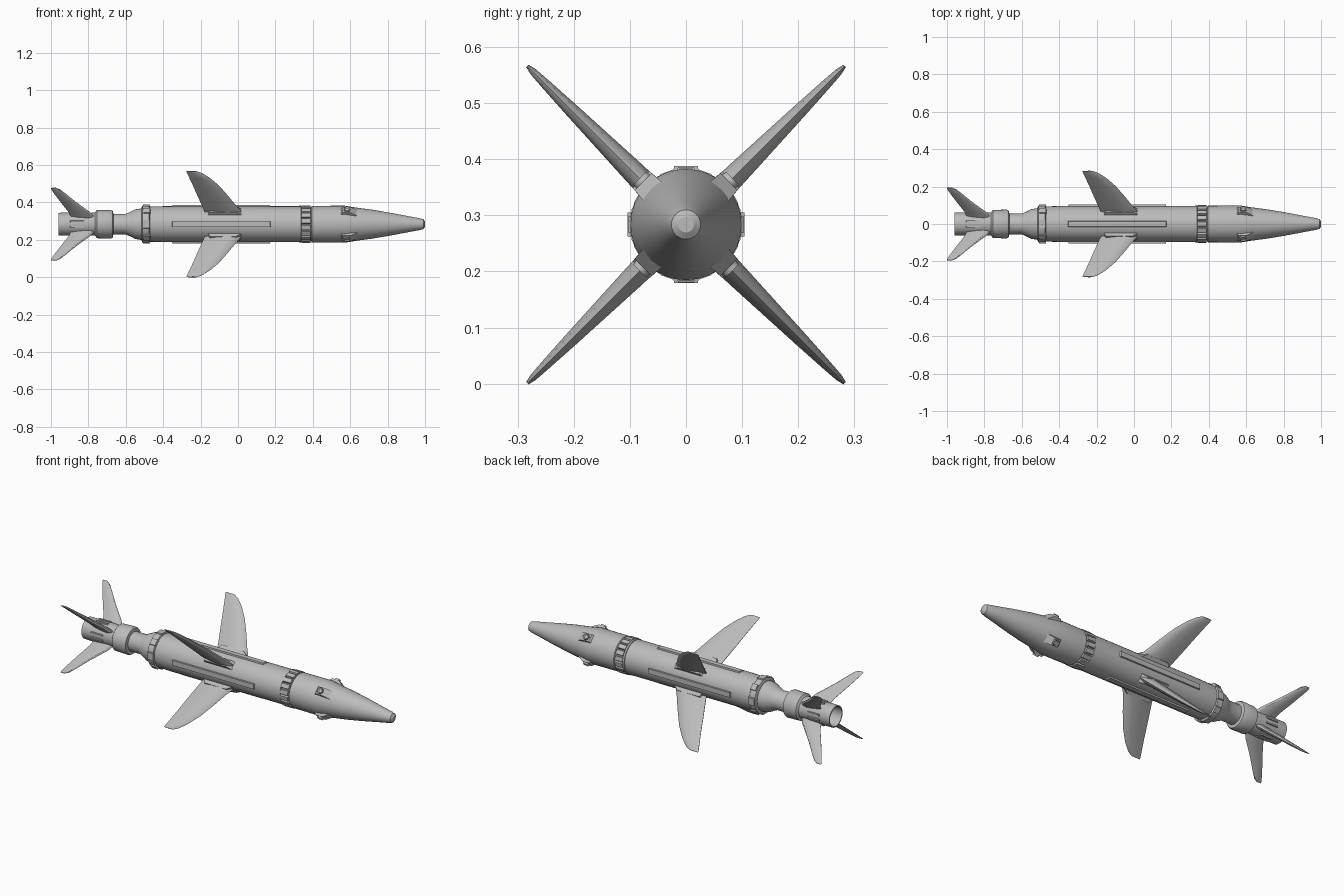
import bpy, bmesh, math
from mathutils import Matrix, Vector

cube = bpy.data.objects.get("Cube")
if cube:
    bpy.data.objects.remove(cube, do_unlink=True)

AXIS_Z = 0.2835
DIAGONALS = [math.radians(45 + 90 * i) for i in range(4)]
SQUARES = [math.radians(90 * i) for i in range(4)]

grey = bpy.data.materials.new("plain grey")
grey.use_nodes = True
COLOUR = (0.5, 0.5, 0.5, 1)
grey.diffuse_color = COLOUR
grey.node_tree.nodes["Principled BSDF"].inputs["Base Color"].default_value = COLOUR


def finish(name, bm, angle=0.0):
    """Make an object; local z is the outward direction, turned about the long axis."""
    bmesh.ops.recalc_face_normals(bm, faces=bm.faces)
    mesh = bpy.data.meshes.new(name)
    bm.to_mesh(mesh)
    bm.free()
    mesh.materials.append(grey)
    obj = bpy.data.objects.new(name, mesh)
    bpy.context.collection.objects.link(obj)
    obj.matrix_world = Matrix.Translation((0, 0, AXIS_Z)) @ Matrix.Rotation(angle, 4, 'X')
    bpy.ops.object.select_all(action='DESELECT')
    obj.select_set(True)
    bpy.context.view_layer.objects.active = obj
    bpy.ops.object.shade_smooth_by_angle(angle=math.radians(30))
    return obj


def loft(bm, rings, cap=True):
    """Join matching rings of points with quads."""
    loops = [[bm.verts.new(p) for p in ring] for ring in rings]
    n = len(loops[0])
    for a, b in zip(loops, loops[1:]):
        for i in range(n):
            j = (i + 1) % n
            bm.faces.new((a[i], a[j], b[j], b[i]))
    if cap:
        bm.faces.new(loops[0])
        bm.faces.new(loops[-1])


def lathe(name, profile, sides=32):
    """Turn (x, radius) pairs around the long axis."""
    bm = bmesh.new()
    turns = [math.tau * i / sides for i in range(sides)]
    loft(bm, [[(x, r * math.cos(t), r * math.sin(t)) for t in turns] for x, r in profile])
    return finish(name, bm)


def fin(name, stations, angle):
    """Loft a teardrop section through (height, leading x, trailing x, thickness)."""
    section = [(0, 0), (0.08, 0.6), (0.3, 1), (0.65, 0.7), (1, 0.08),
               (1, -0.08), (0.65, -0.7), (0.3, -1), (0.08, -0.6)]
    bm = bmesh.new()
    loft(bm, [[(lead + (trail - lead) * u, thick * v / 2, h) for u, v in section]
              for h, lead, trail, thick in stations])
    return finish(name, bm, angle)


def block(name, x0, x1, width, z0, z1, angle, front=0.0, back=0.0, y=0.0):
    """Box along the body whose top may slope in at its front and back."""
    bm = bmesh.new()
    w = width / 2
    low = [(x0, y - w, z0), (x1, y - w, z0), (x1, y + w, z0), (x0, y + w, z0)]
    w *= 0.85
    top = [(x0 + back, y - w, z1), (x1 - front, y - w, z1),
           (x1 - front, y + w, z1), (x0 + back, y + w, z1)]
    loft(bm, [low, top])
    return finish(name, bm, angle)


# Body sections
lathe("nose_cone", [(0.39, 0.09), (0.395, 0.098), (0.57, 0.099), (0.63, 0.089), (0.72, 0.077),
                    (0.82, 0.060), (0.92, 0.041), (0.975, 0.031), (0.992, 0.026), (1.0, 0.014)])
lathe("ring_recess", [(0.33, 0.089), (0.40, 0.089)])
lathe("main_body", [(-0.475, 0.09), (-0.47, 0.094), (-0.40, 0.096), (0.325, 0.096), (0.335, 0.09)])
lathe("rear_collar", [(-0.515, 0.09), (-0.51, 0.1), (-0.475, 0.1), (-0.47, 0.09)])
lathe("shoulder", [(-0.67, 0.055), (-0.60, 0.055), (-0.575, 0.066), (-0.55, 0.079), (-0.50, 0.087)])
lathe("tail_joint", [(-0.765, 0.06), (-0.755, 0.075), (-0.68, 0.077), (-0.67, 0.072), (-0.665, 0.05)])
lathe("tail_tube", [(-0.88, 0.02), (-0.88, 0.051), (-0.96, 0.055), (-0.96, 0.061), (-0.82, 0.063),
                    (-0.79, 0.061), (-0.75, 0.062)])

# Notched coupling ring
for i in range(18):
    block(f"ring_segment_{i + 1}", 0.336, 0.390, 0.028, 0.08, 0.1, math.tau * i / 18, 0.003, 0.003)
lathe("ring_rim", [(0.325, 0.09), (0.327, 0.099), (0.337, 0.099), (0.339, 0.09)])

# Diagonal parts: wings, tail fins, sensor pods
for i, a in enumerate(DIAGONALS, 1):
    fin(f"wing_{i}", [(0.07, 0.035, -0.17, 0.046), (0.14, -0.01, -0.192, 0.04),
                      (0.21, -0.05, -0.215, 0.033), (0.29, -0.10, -0.24, 0.025),
                      (0.35, -0.15, -0.26, 0.018), (0.385, -0.19, -0.272, 0.013),
                      (0.4, -0.22, -0.276, 0.006)], a)
    block(f"wing_root_{i}", -0.17, 0.05, 0.05, 0.07, 0.113, a, 0.06, 0.02)
    fin(f"tail_fin_{i}", [(0.045, -0.76, -0.89, 0.03), (0.09, -0.79, -0.905, 0.027),
                          (0.17, -0.868, -0.95, 0.02), (0.235, -0.925, -0.985, 0.014),
                          (0.262, -0.95, -0.998, 0.01), (0.274, -0.972, -1.0, 0.005)], a)
    block(f"sensor_pod_{i}", 0.53, 0.66, 0.05, 0.07, 0.108, a, 0.058, 0.03)
    bm = bmesh.new()
    bmesh.ops.create_cone(bm, cap_ends=True, segments=16, radius1=0.019, radius2=0.016,
                          depth=0.02, matrix=Matrix.Translation((0.583, 0, 0.107)))
    # Dished eye in the top of the sensor
    lid = max(bm.faces, key=lambda f: f.calc_center_median().z)
    bmesh.ops.inset_individual(bm, faces=[lid], thickness=0.006)
    bmesh.ops.translate(bm, verts=lid.verts, vec=Vector((0, 0, -0.006)))
    finish(f"sensor_{i}", bm, a)
    block(f"collar_lug_{i}", -0.51, -0.465, 0.04, 0.08, 0.105, a, 0.006, 0.006)

# Parts on the top, bottom and sides: rails and tail ribs
for i, a in enumerate(SQUARES, 1):
    block(f"body_rail_{i}", -0.36, 0.18, 0.034, 0.08, 0.103, a, 0.01, 0.01)
    block(f"collar_plate_{i}", -0.512, -0.468, 0.05, 0.08, 0.104, a, 0.004, 0.004)
    for side in (-1, 1):
        block(f"tail_rib_{i}_{'a' if side < 0 else 'b'}", -0.9, -0.82, 0.01, 0.05, 0.067, a,
              0.004, 0.004, side * 0.014)
